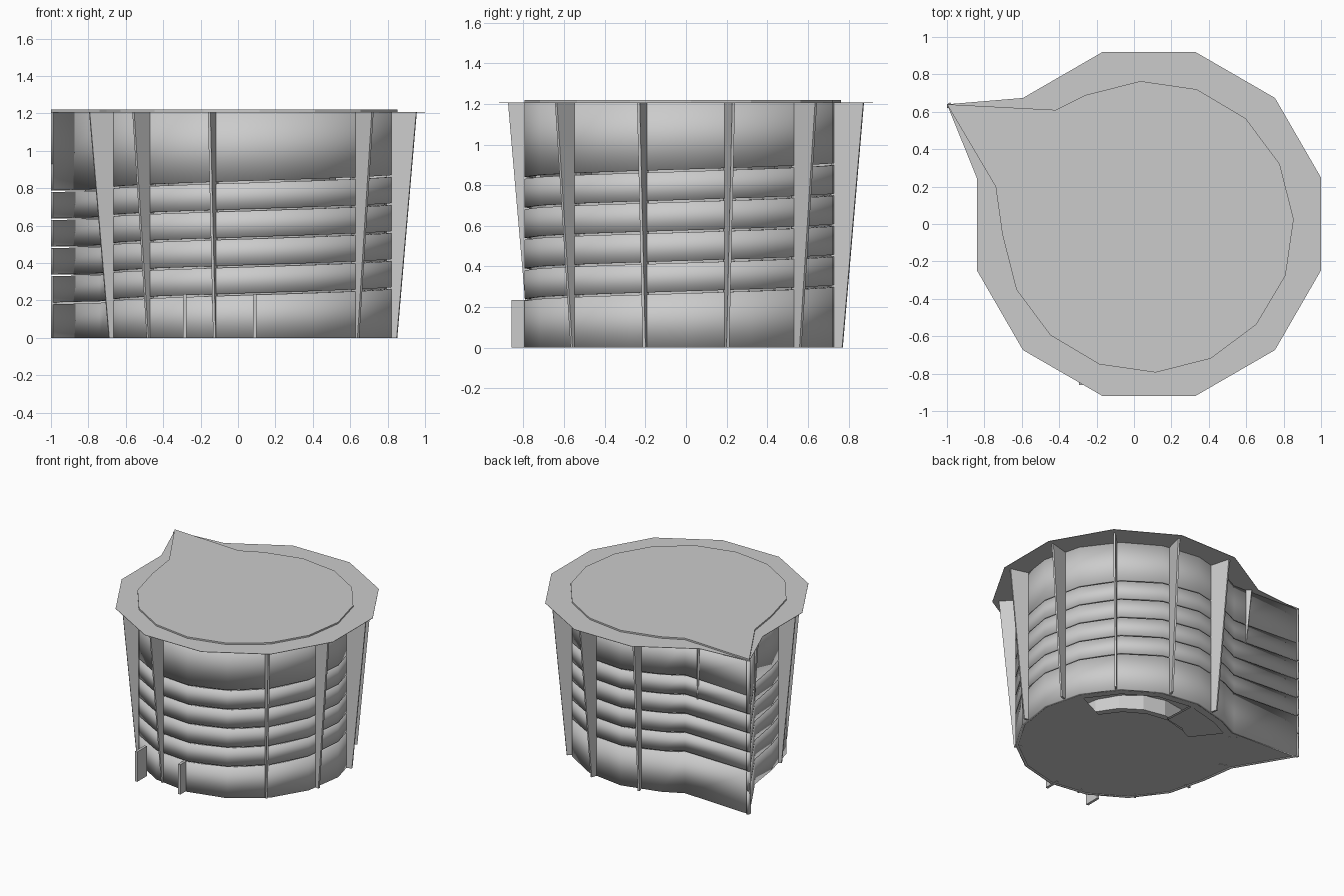
import bpy, bmesh
from math import cos, sin, radians, atan2, degrees

cube = bpy.data.objects.get("Cube")
if cube:
    bpy.data.objects.remove(cube)

CX, CY, R = 0.075, -0.015, 0.78   # drum centre and radius
PITCH, GAP = 0.15, 0.01           # ramp rise per turn, slot height
EAVE, TOP = 1.205, 1.22

grey = bpy.data.materials.new("concrete_grey")
grey.use_nodes = True
grey.diffuse_color = (0.6, 0.6, 0.6, 1)
grey.node_tree.nodes["Principled BSDF"].inputs["Base Color"].default_value = (0.6, 0.6, 0.6, 1)


def finish(name, bm, smooth=False):
    mesh = bpy.data.meshes.new(name)
    bm.to_mesh(mesh)
    bm.free()
    obj = bpy.data.objects.new(name, mesh)
    bpy.context.collection.objects.link(obj)
    mesh.materials.append(grey)
    if smooth:
        bpy.ops.object.select_all(action='DESELECT')
        obj.select_set(True)
        bpy.context.view_layer.objects.active = obj
        bpy.ops.object.shade_smooth_by_angle(angle=radians(32))
    return obj


def loft(name, low, high, z0, z1):
    """Closed solid between two plan outlines."""
    bm = bmesh.new()
    a = [bm.verts.new((x, y, z0)) for x, y in low]
    b = [bm.verts.new((x, y, z1)) for x, y in high]
    n = len(a)
    for i in range(n):
        j = (i + 1) % n
        bm.faces.new((a[i], a[j], b[j], b[i]))
    bm.faces.new(a[::-1])
    bm.faces.new(b)
    bmesh.ops.recalc_face_normals(bm, faces=bm.faces)
    return finish(name, bm)


def polar(deg, r, cx=CX, cy=CY):
    return (cx + r * cos(radians(deg)), cy + r * sin(radians(deg)))


def ramp_z(deg):
    return 0.155 + PITCH * (deg - 90) / 360


# Plan outline: pointed prow followed by the round drum, counter-clockwise
outline = [(-1.0, 0.64), (-0.74, 0.2)]
outline += [polar(183 + 22.5 * i, R) for i in range(14)]
outline += [(-0.42, 0.61)]
angles = []
for x, y in outline:
    a = degrees(atan2(y - CY, x - CX)) % 360
    angles.append(a + 360 if angles and a < angles[-1] else a)
ring = outline + outline[:1]
ring_angles = angles + [angles[0] + 360]

# Outer wall in rising bands separated by thin slots
bm = bmesh.new()
for k in range(6):
    prev = None
    for i, ((x, y), a) in enumerate(zip(ring, ring_angles)):
        lo = 0 if k == 0 else ramp_z(a + 360 * (k - 1)) + GAP
        hi = EAVE if k == 5 else ramp_z(a + 360 * k)
        if k == 5 and i == len(ring) - 1:
            lo -= GAP
        pair = (bm.verts.new((x, y, lo)), bm.verts.new((x, y, hi)))
        if prev:
            bm.faces.new((prev[0], pair[0], pair[1], prev[1]))
        prev = pair
wall = finish("outer_wall", bm, smooth=True)
solid = wall.modifiers.new("thickness", 'SOLIDIFY')
solid.thickness = 0.02
solid.offset = -1

# Spiral ramp inside the drum
bm = bmesh.new()
prev = None
for step in range(81):
    a = 93 + 22.5 * step
    z = ramp_z(a) - PITCH
    cur = [bm.verts.new((*polar(a, r), z + dz))
           for r, dz in ((0.45, 0), (0.75, 0), (0.75, 0.015), (0.45, 0.015))]
    if prev:
        for i in range(4):
            j = (i + 1) % 4
            bm.faces.new((prev[i], cur[i], cur[j], prev[j]))
    prev = cur
bmesh.ops.recalc_face_normals(bm, faces=bm.faces)
finish("spiral_ramp", bm)

# Central core
core = [polar(22.5 * i, 0.45) for i in range(16)]
loft("core", core, core, 0.03, EAVE)

# Ground floor with an open arc beneath the ramp
bm = bmesh.new()
rows = []
for f in (1, 0.9, 0.58):
    rows.append([bm.verts.new((CX + (x - CX) * f, CY + (y - CY) * f, 0.002)) for x, y in outline])
n = len(outline)
for i in range(n):
    j = (i + 1) % n
    for level in range(2):
        mid = (ring_angles[i] + ring_angles[i + 1]) / 2 % 360
        if level == 1 and 30 < mid < 135:
            continue
        bm.faces.new((rows[level][j], rows[level][i], rows[level + 1][i], rows[level + 1][j]))
bm.faces.new(rows[2][::-1])
finish("ground_floor", bm)

# Twelve-sided eave plate with the prow point, and the raised deck on it
eave = []
for k in range(12):
    eave.append(polar(15 + 30 * k, 0.953, 0.08, 0))
    if k == 4:
        eave.append((-1.0, 0.64))
loft("eave_plate", eave, eave, EAVE, EAVE + 0.003)
loft("roof_deck", outline, outline, EAVE, TOP)

# Tapered fins flaring out to the eave
for k in range(12):
    a = 15 + 30 * k
    if a == 285:
        continue
    t = 0.007
    tx, ty = -sin(radians(a)) * t, cos(radians(a)) * t

    def section(r):
        (x0, y0), (x1, y1) = polar(a, 0.74, 0.08, 0), polar(a, r, 0.08, 0)
        return [(x0 - tx, y0 - ty), (x1 - tx, y1 - ty), (x1 + tx, y1 + ty), (x0 + tx, y0 + ty)]

    loft("fin_%d" % (k + 1), section(0.797), section(0.905), 0, EAVE)

# Low walls either side of the entrance
for name, x in (("entrance_wall_left", 0.09), ("entrance_wall_right", -0.285)):
    w = 0.01
    rect = [(x - w, -0.86), (x + w, -0.86), (x + w, -0.74), (x - w, -0.74)]
    loft(name, rect, rect, 0, 0.235)
